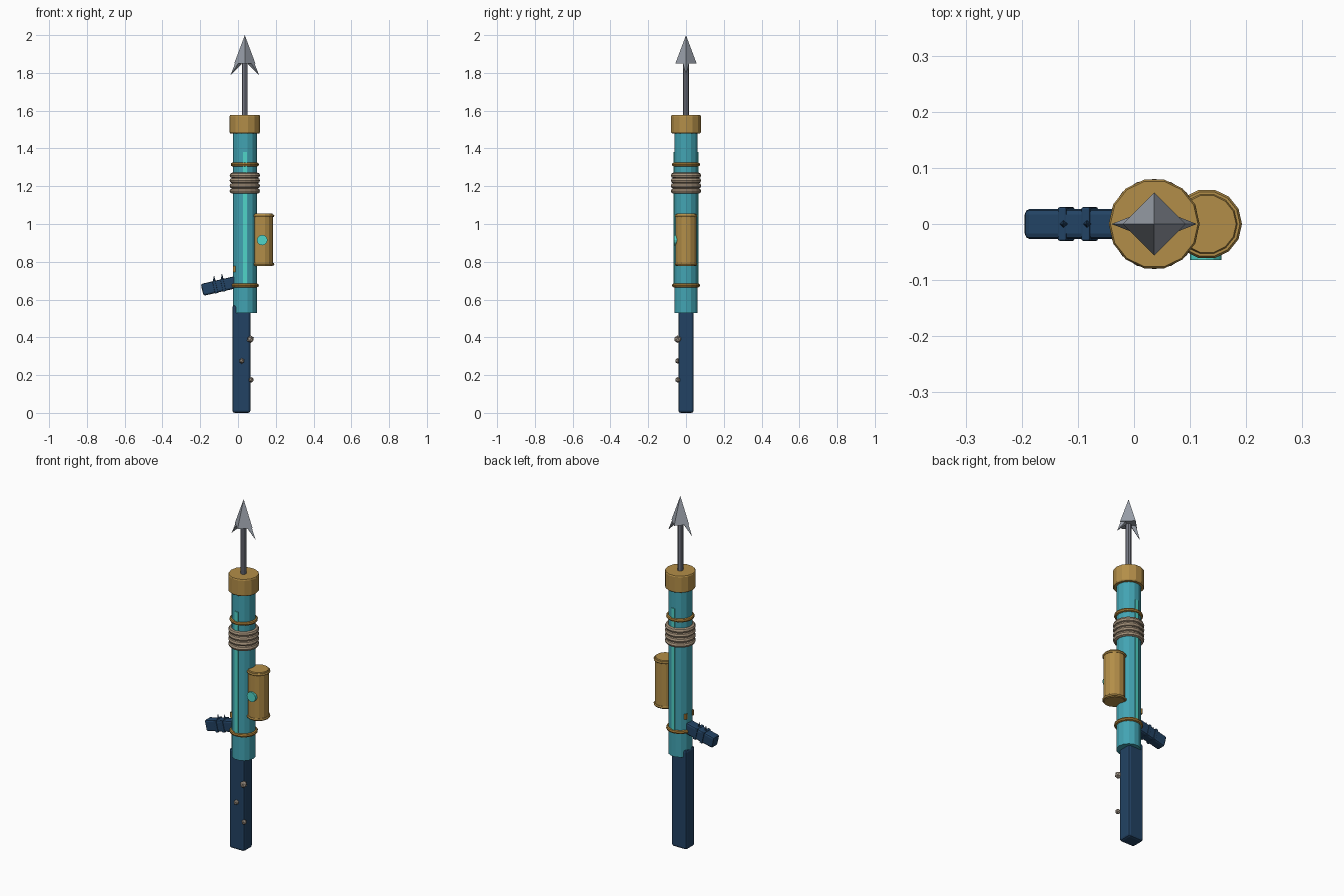
import bpy, bmesh, math
from mathutils import Vector, Matrix

if "Cube" in bpy.data.objects:
    bpy.data.objects.remove(bpy.data.objects["Cube"])

AX = 0.036  # x of the barrel axis


def mat(name, rgb):
    m = bpy.data.materials.new(name)
    m.diffuse_color = (*rgb, 1)
    m.use_nodes = True
    m.node_tree.nodes["Principled BSDF"].inputs["Base Color"].default_value = m.diffuse_color
    return m


NAVY = mat("navy", (0.016, 0.055, 0.125))
TEAL = mat("teal", (0.055, 0.37, 0.45))
GLOW = mat("bright teal", (0.08, 0.66, 0.58))
BRASS = mat("brass", (0.45, 0.27, 0.065))
BRONZE = mat("bronze", (0.40, 0.21, 0.04))
ROPE = mat("rope", (0.38, 0.29, 0.20))
STEEL = mat("steel", (0.32, 0.35, 0.40))
DARK = mat("dark steel", (0.18, 0.19, 0.23))
SHELL = mat("shell grey", (0.38, 0.32, 0.26))


def finish(name, bm, m):
    bmesh.ops.recalc_face_normals(bm, faces=bm.faces)
    me = bpy.data.meshes.new(name)
    bm.to_mesh(me)
    bm.free()
    me.materials.append(m)
    ob = bpy.data.objects.new(name, me)
    bpy.context.collection.objects.link(ob)
    return ob


def lathe(name, profile, n, m, x=AX):
    """Closed solid of revolution; profile is (radius, z) from bottom to top."""
    bm = bmesh.new()
    rings = [[bm.verts.new((x + r * math.cos(2 * math.pi * i / n),
                            r * math.sin(2 * math.pi * i / n), z))
              for i in range(n)] for r, z in profile]
    for a, b in zip(rings, rings[1:]):
        for i in range(n):
            j = (i + 1) % n
            bm.faces.new((a[i], a[j], b[j], b[i]))
    bm.faces.new(rings[0])
    bm.faces.new(rings[-1])
    return finish(name, bm, m)


def torus(name, x, z, R, r, m, n=16, k=8, smooth=True):
    bm = bmesh.new()
    v = [[bm.verts.new((x + (R + r * math.cos(2 * math.pi * j / k)) * math.cos(2 * math.pi * i / n),
                        (R + r * math.cos(2 * math.pi * j / k)) * math.sin(2 * math.pi * i / n),
                        z + r * math.sin(2 * math.pi * j / k)))
          for j in range(k)] for i in range(n)]
    for i in range(n):
        for j in range(k):
            a, b = v[i], v[(i + 1) % n]
            bm.faces.new((a[j], b[j], b[(j + 1) % k], a[(j + 1) % k]))
    return finish(name, bm, m)


def box(name, c, s, m, tilt=0, bevel=0):
    bm = bmesh.new()
    bmesh.ops.create_cube(bm, size=1)
    bmesh.ops.scale(bm, vec=s, verts=bm.verts)
    if bevel:
        bmesh.ops.bevel(bm, geom=bm.edges[:], offset=bevel, segments=2,
                        profile=0.5, affect='EDGES')
    M = Matrix.Translation(c) @ Matrix.Rotation(math.radians(tilt), 4, 'Y')
    bmesh.ops.transform(bm, matrix=M, verts=bm.verts)
    return finish(name, bm, m)


def cone(name, base, tip, r1, r2, n, m, spin=0):
    base, tip = Vector(base), Vector(tip)
    d = tip - base
    bm = bmesh.new()
    bmesh.ops.create_cone(bm, cap_ends=True, segments=n, radius1=r1, radius2=r2, depth=d.length)
    M = (Matrix.Translation((base + tip) / 2) @ d.to_track_quat('Z', 'Y').to_matrix().to_4x4()
         @ Matrix.Rotation(spin, 4, 'Z'))
    bmesh.ops.transform(bm, matrix=M, verts=bm.verts)
    return finish(name, bm, m)


# Stock
box("stock", (0.018, 0, 0.285), (0.096, 0.08, 0.57), NAVY, bevel=0.012)

# Barrel, muzzle collar and glowing inlays front and back
lathe("barrel", [(0.0635, 0.53), (0.0635, 1.5)], 14, TEAL)
lathe("muzzle_collar", [(0.077, 1.48), (0.081, 1.486), (0.081, 1.57), (0.078, 1.576)], 14, BRASS)
for side, y in (("front", -0.0615), ("back", 0.0615)):
    box("inlay_" + side, (AX, y, 1.03), (0.021, 0.009, 0.70), GLOW)

# Barrel rings and rope wrap
for i, z in enumerate((0.675, 1.315)):
    torus(f"barrel_ring_{i}", AX, z, 0.064, 0.0105, BRONZE)
for i in range(4):
    torus(f"rope_coil_{i}", AX, 1.175 + i * 0.0275, 0.066, 0.0145, ROPE)

# Harpoon: shaft, four-sided head, two barbs
cone("harpoon_shaft", (AX, 0, 1.55), (AX, 0, 1.87), 0.0155, 0.0155, 8, DARK)
cone("harpoon_head", (AX, 0, 1.85), (AX, 0, 2.0), 0.056, 0, 4, STEEL)
for s, side in ((-1, "left"), (1, "right")):
    cone("barb_" + side, (AX + s * 0.03, 0, 1.857), (AX + s * 0.076, 0, 1.787), 0.018, 0, 4, STEEL)

# Pressure tank with rims and round gauge
lathe("tank", [(0.052, 0.777), (0.056, 0.785), (0.056, 1.045), (0.052, 1.055)], 14, BRASS, x=0.13)
for i, z in enumerate((0.787, 1.043)):
    torus(f"tank_rim_{i}", 0.13, z, 0.055, 0.0075, BRASS, n=14, k=6)
cone("gauge", (0.128, -0.04, 0.915), (0.128, -0.064, 0.915), 0.028, 0.028, 12, GLOW)

# Grip with two bands, tilted down to the left
TILT = -13
box("grip", (-0.09, 0, 0.674), (0.205, 0.054, 0.064), NAVY, tilt=TILT, bevel=0.01)
for i, x in enumerate((-0.121, -0.079)):
    zc = 0.674 + (x + 0.09) * math.tan(math.radians(-TILT))
    box(f"grip_band_{i}", (x, 0, zc), (0.016, 0.06, 0.068), NAVY, tilt=TILT, bevel=0.003)
    cone(f"grip_spur_{i}", (x - 0.004, 0, zc + 0.025), (x - 0.006, 0, zc + 0.058), 0.009, 0.001, 4, NAVY)

# Small brass studs above the grip
for s in (-1, 1):
    box(f"stud_{s}", (-0.018, s * 0.03, 0.762), (0.016, 0.014, 0.03), BRONZE)

# Barnacles on the stock
for i, (x, z, r) in enumerate(((0.066, 0.39, 0.02), (0.02, 0.275, 0.015), (0.07, 0.175, 0.015))):
    bm = bmesh.new()
    bmesh.ops.create_icosphere(bm, subdivisions=1, radius=r)
    bmesh.ops.translate(bm, vec=(x, -0.044, z), verts=bm.verts)
    finish(f"barnacle_{i}", bm, SHELL)
